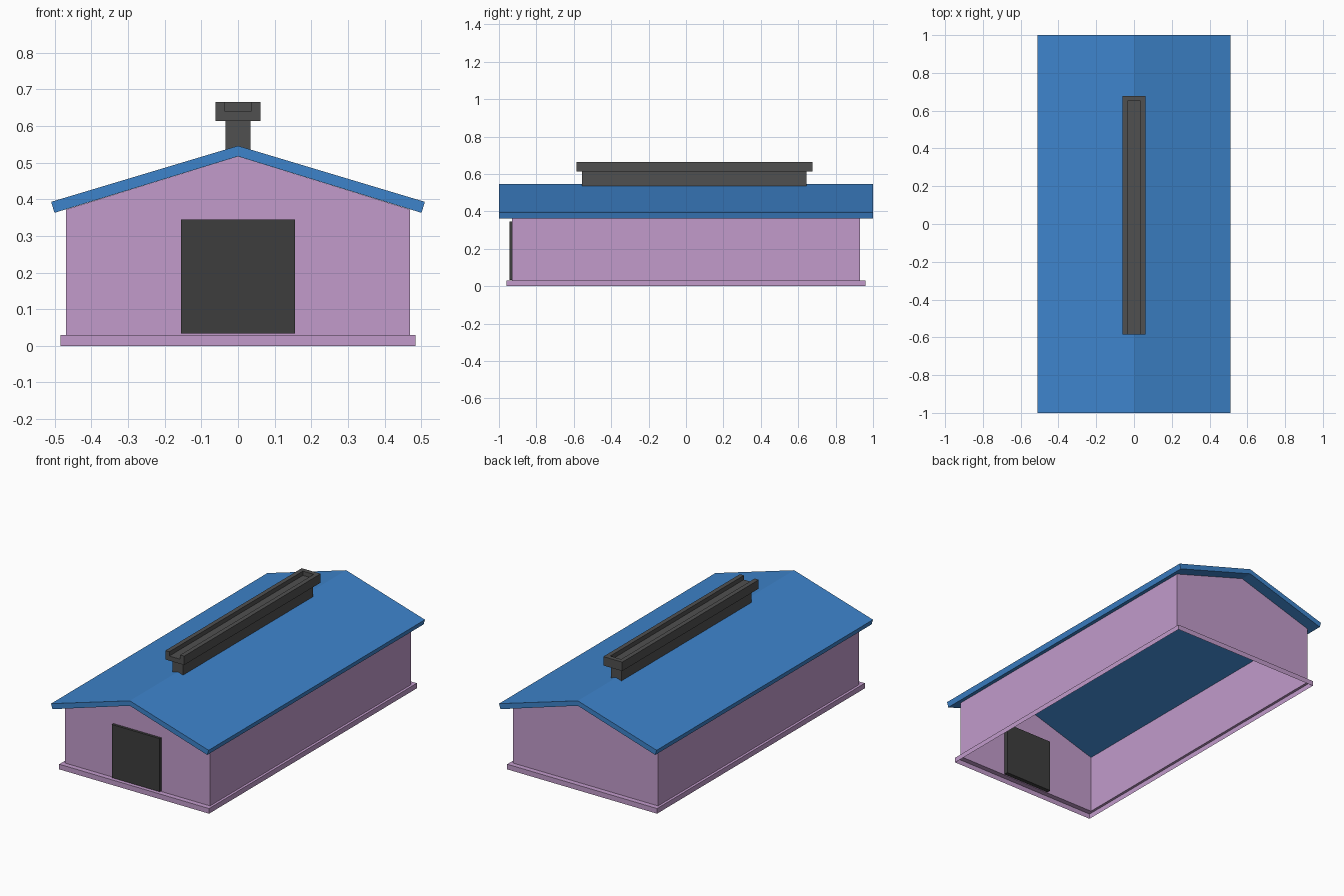
import bpy, bmesh

if "Cube" in bpy.data.objects:
    bpy.data.objects.remove(bpy.data.objects["Cube"])


def material(name, rgb):
    m = bpy.data.materials.new(name)
    m.diffuse_color = (*rgb, 1)
    m.use_nodes = True
    m.node_tree.nodes["Principled BSDF"].inputs["Base Color"].default_value = m.diffuse_color
    return m


PINK = material("wall_pink", (0.54, 0.33, 0.60))
BLUE = material("roof_blue", (0.048, 0.23, 0.60))
GREY = material("vent_grey", (0.08, 0.08, 0.08))
DARK = material("door_dark", (0.048, 0.048, 0.048))


def finish(bm, name, mat):
    mesh = bpy.data.meshes.new(name)
    bm.to_mesh(mesh)
    bm.free()
    mesh.materials.append(mat)
    obj = bpy.data.objects.new(name, mesh)
    bpy.context.collection.objects.link(obj)
    return obj


def prism(name, profile, y0, y1, mat, open_edges=()):
    """Extrude an xz profile along y; open_edges lists side faces to leave out."""
    bm = bmesh.new()
    front = [bm.verts.new((x, y0, z)) for x, z in profile]
    back = [bm.verts.new((x, y1, z)) for x, z in profile]
    bm.faces.new(front)
    bm.faces.new(back[::-1])
    n = len(profile)
    for i in range(n):
        if i not in open_edges:
            j = (i + 1) % n
            bm.faces.new((front[j], front[i], back[i], back[j]))
    return finish(bm, name, mat)


def box(name, x, z0, z1, y0, y1, mat):
    return prism(name, [(-x, z0), (x, z0), (x, z1), (-x, z1)], y0, y1, mat)


# Hollow walls, open to the roof and the ground
prism("walls", [(-.47, .03), (.47, .03), (.47, .372), (0, .517), (-.47, .372)],
      -.93, .93, PINK, open_edges=(0, 2, 3))

# Base skirt: outer skin with a ledge meeting the walls, open underneath
bm = bmesh.new()
rings = [[bm.verts.new((sx * x, sy * y, z))
          for sx, sy in ((-1, -1), (1, -1), (1, 1), (-1, 1))]
         for x, y, z in ((.485, .96, 0), (.485, .96, .03), (.47, .93, .03))]
for low, high in zip(rings, rings[1:]):
    for i in range(4):
        j = (i + 1) % 4
        bm.faces.new((low[i], low[j], high[j], high[i]))
finish(bm, "base_skirt", PINK)

# Gabled roof slab
prism("roof", [(-.501, .363), (0, .517), (.501, .363),
               (.51, .393), (0, .546), (-.51, .393)], -1, 1, BLUE)

# Door panel set through the front wall
box("door", .155, .034, .345, -.945, -.905, DARK)

# Ridge vent: stem, channelled cap and the closed back end of the channel
box("vent_stem", .034, .525, .615, -.556, .645, GREY)
prism("vent_cap", [(-.061, .613), (.061, .613), (.061, .665), (.035, .665),
                   (.035, .64), (-.035, .64), (-.035, .665), (-.061, .665)],
      -.585, .677, GREY)
box("vent_end", .035, .64, .665, .65, .677, GREY)
